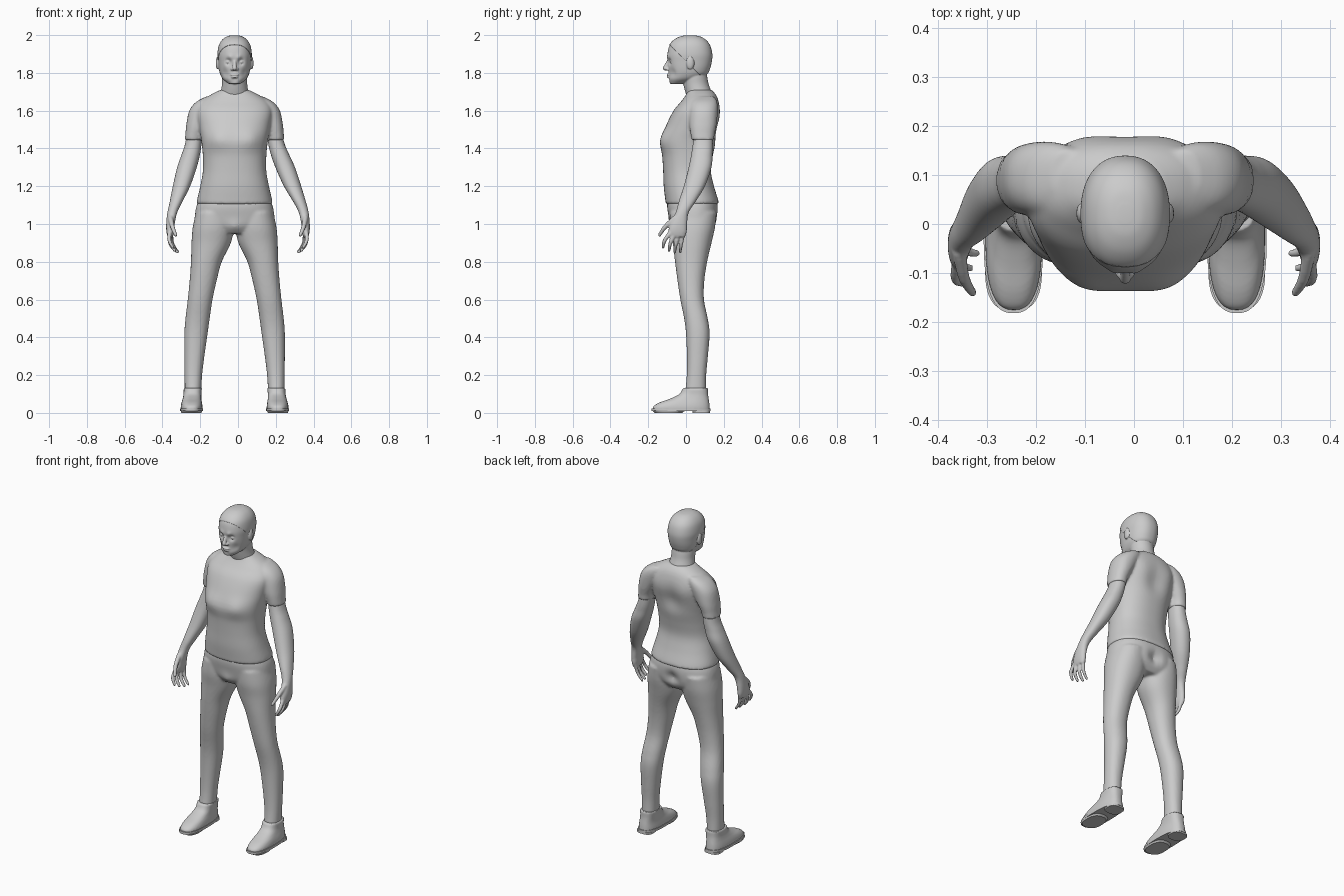
import bpy, bmesh, math
from mathutils import Vector, Matrix

C = -0.018  # body centre line in x


def catmull(rows, steps):
    out = []
    for i in range(len(rows) - 1):
        a, b, c, d = (rows[max(0, min(len(rows) - 1, i + k))] for k in (-1, 0, 1, 2))
        for s in range(steps):
            t = s / steps
            out.append([0.5 * (2 * q + (r - p) * t + (2 * p - 5 * q + 4 * r - w) * t * t
                               + (3 * q - p - 3 * r + w) * t ** 3)
                        for p, q, r, w in zip(a, b, c, d)])
    return out + [list(rows[-1])]


def skin(bm, rings):
    vs = [[bm.verts.new(p) for p in ring] for ring in rings]
    n = len(vs[0])
    for a, b in zip(vs, vs[1:]):
        for i in range(n):
            bm.faces.new((a[i], a[(i + 1) % n], b[(i + 1) % n], b[i]))
    bm.faces.new(vs[0][::-1])
    bm.faces.new(vs[-1])


def loft(bm, rows, side=1, p=2.2, n=64, steps=5):
    """Level rings; each row is z, x min, x max, y min, y max."""
    def pw(v):
        return math.copysign(abs(v) ** (2 / p), v)
    rings = []
    for z, x0, x1, y0, y1 in catmull(rows, steps):
        rings.append([(C + side * ((x0 + x1) / 2 + (x1 - x0) / 2 * pw(math.cos(a))),
                       (y0 + y1) / 2 + (y1 - y0) / 2 * pw(math.sin(a)), z)
                      for a in (2 * math.pi * i / n for i in range(n))])
    skin(bm, rings)


def full(rows):
    return [(z, -w, w, y0, y1) for z, w, y0, y1 in rows]


def ball(bm, co, size, side=1):
    m = Matrix.Translation((C + side * co[0], co[1], co[2])) @ Matrix.Diagonal((*size, 1))
    bmesh.ops.create_uvsphere(bm, u_segments=20, v_segments=12, radius=1, matrix=m)


def tube(bm, rows, side=1, n=14):
    """Round tube through rows of x, y, z, radius with a ball at the tip."""
    pts = catmull(rows, 4)
    rings = []
    for i, (x, y, z, r) in enumerate(pts):
        t = (Vector(pts[min(i + 1, len(pts) - 1)][:3]) - Vector(pts[max(i - 1, 0)][:3])).normalized()
        u = t.cross(Vector((0, 1, 0))).normalized()
        v = u.cross(t)
        ring = [Vector((x, y, z)) + r * (math.cos(a) * u + math.sin(a) * v)
                for a in (2 * math.pi * k / n for k in range(n))]
        rings.append([(C + side * q.x, q.y, q.z) for q in ring])
    skin(bm, rings)
    x, y, z, r = pts[-1]
    ball(bm, (x, y, z), (r, r, r), side)


def push(bm, co, radius, vec):
    """Soft sculpting brush, applied on both sides of the body."""
    for v in bm.verts:
        d = Vector((abs(v.co.x - C) - co[0], v.co.y - co[1], v.co.z - co[2])).length / radius
        if d < 3:
            v.co += Vector(vec) * math.exp(-d * d)


def finish(name, bm, voxel=0, smooth=3):
    bmesh.ops.recalc_face_normals(bm, faces=bm.faces)
    for f in bm.faces:
        f.smooth = True
    me = bpy.data.meshes.new(name)
    bm.to_mesh(me)
    bm.free()
    ob = bpy.data.objects.new(name, me)
    bpy.context.collection.objects.link(ob)
    if voxel:
        m = ob.modifiers.new("fuse", 'REMESH')
        m.mode = 'VOXEL'
        m.voxel_size = voxel
        m.use_smooth_shade = True
        m = ob.modifiers.new("soften", 'SMOOTH')
        m.factor = 0.5
        m.iterations = smooth
    return ob


# Shirt: torso and short sleeves fused together
bm = bmesh.new()
loft(bm, full([(1.105, .2, -.107, .174), (1.13, .198, -.11, .17), (1.2, .182, -.118, .148),
               (1.28, .168, -.121, .132), (1.36, .168, -.126, .142), (1.44, .176, -.136, .16),
               (1.52, .19, -.106, .172), (1.6, .2, -.066, .178), (1.65, .175, -.025, .172),
               (1.685, .125, .0, .158), (1.71, .075, .01, .135)]), p=2.3)
push(bm, (0, .175, 1.5), .06, (0, -.015, 0))
push(bm, (.09, .17, 1.57), .06, (0, .008, 0))
push(bm, (.085, -.11, 1.45), .05, (0, -.01, 0))
for s in (1, -1):
    loft(bm, [(1.675, .08, .15, .05, .15), (1.645, .08, .205, .025, .165), (1.6, .1, .24, .018, .168),
              (1.53, .14, .255, .018, .162), (1.48, .165, .26, .024, .152),
              (1.445, .172, .264, .03, .148)], s)
finish("shirt", bm, .008, 3)

# Trousers: hips and two legs fused together
bm = bmesh.new()
loft(bm, full([(1.16, .17, -.09, .15), (1.1, .2, -.1, .168), (1.04, .211, -.092, .168),
               (.99, .212, -.08, .155), (.95, .19, -.055, .125)]), p=2.4)
for s in (1, -1):
    loft(bm, [(1.06, .01, .205, -.085, .162), (.98, .006, .222, -.083, .153), (.9, .02, .228, -.07, .135),
              (.8, .068, .231, -.058, .112), (.7, .095, .238, -.045, .097), (.6, .117, .248, -.03, .095),
              (.5, .132, .26, -.01, .115), (.42, .143, .266, .0, .125), (.3, .16, .266, .005, .116),
              (.2, .172, .265, .004, .107), (.115, .177, .264, -.004, .106)], s)
push(bm, (0, .17, 1.03), .035, (0, -.025, 0))
push(bm, (0, -.08, .98), .035, (0, -.012, 0))
finish("trousers", bm, .008, 4)

# Arms with hands and fingers
bm = bmesh.new()
fingers = [[(.358, -.055, 1.035, .014), (.347, -.11, .985, .012), (.33, -.14, .942, .009)],
           [(.36, -.075, .965, .012), (.364, -.112, .915, .0105), (.345, -.122, .877, .008)],
           [(.362, -.055, .96, .012), (.36, -.082, .9, .0105), (.335, -.09, .86, .008)],
           [(.358, -.035, .96, .012), (.352, -.053, .895, .0105), (.322, -.06, .852, .008)],
           [(.355, -.012, .96, .011), (.346, -.025, .895, .0095), (.318, -.03, .852, .0075)]]
for s in (1, -1):
    loft(bm, [(1.54, .165, .24, .05, .14), (1.43, .176, .262, .037, .142), (1.37, .187, .284, .028, .14),
              (1.3, .208, .312, .014, .135), (1.2, .248, .34, -.012, .1), (1.12, .292, .36, -.038, .052),
              (1.06, .322, .374, -.055, .014), (1.0, .335, .38, -.083, .006), (.96, .338, .379, -.094, .004),
              (.932, .345, .373, -.088, -.005)], s, n=40)
    for f in fingers:
        tube(bm, f, s)
for v in bm.verts:
    v.co.x += .018 * min(1, max(0, (1.45 - v.co.z) / .35))
finish("arms", bm, .005, 3)

# Head with neck, eyes, nose, lips and ears
skull = full([(1.742, .03, -.085, -.02), (1.765, .06, -.092, .06), (1.79, .075, -.092, .108),
              (1.82, .083, -.094, .124), (1.86, .087, -.098, .134), (1.9, .089, -.098, .136),
              (1.945, .081, -.087, .124), (1.975, .062, -.06, .1), (1.992, .036, -.025, .068),
              (1.997, .012, .005, .035)])
bm = bmesh.new()
loft(bm, skull, p=2.25, n=110, steps=7)
push(bm, (.035, -.095, 1.858), .017, (0, .017, 0))
push(bm, (.025, -.1, 1.882), .014, (0, -.006, 0))
push(bm, (.055, -.075, 1.8), .022, (-.0, .008, 0))
push(bm, (0, -.09, 1.765), .014, (0, .005, 0))
loft(bm, full([(1.66, .085, .01, .15), (1.7, .073, -.004, .135), (1.74, .067, -.014, .12),
               (1.78, .067, -.02, .112), (1.83, .065, -.02, .1)]), p=2)
tube(bm, [(0, -.087, 1.872, .008), (0, -.101, 1.846, .0095), (0, -.11, 1.825, .0125)])
ball(bm, (0, -.092, 1.79), (.024, .011, .006))
ball(bm, (0, -.091, 1.778), (.02, .011, .006))
for s in (1, -1):
    ball(bm, (.012, -.099, 1.82), (.009, .011, .008), s)
    ball(bm, (.035, -.073, 1.858), (.014, .013, .01), s)
    ball(bm, (.09, .022, 1.852), (.01, .02, .034), s)
finish("head", bm, .004, 2)

# Short hair: slightly larger skull cut along a slanted hairline
bm = bmesh.new()
loft(bm, [(z + .002, a - .002, b + .002, y0 - .002, y1 + .003) for z, a, b, y0, y1 in skull],
     p=2.25, n=80)
bmesh.ops.bisect_plane(bm, geom=bm.verts[:] + bm.edges[:] + bm.faces[:], clear_inner=True,
                       plane_co=(0, 0, 1.862), plane_no=(0, 1, 1))
ob = finish("hair", bm)
m = ob.modifiers.new("thickness", 'SOLIDIFY')
m.thickness = .005

# Shoe uppers
bm = bmesh.new()
for s in (1, -1):
    loft(bm, [(.015, .17, .285, -.176, .126), (.035, .17, .285, -.172, .125), (.055, .173, .281, -.14, .123),
              (.075, .176, .275, -.085, .12), (.1, .176, .27, -.035, .117), (.132, .173, .27, -.016, .117)],
         s, p=2.6)
finish("shoes", bm, .006, 2)

# Soles with heel block and forefoot pad
bm = bmesh.new()
for s in (1, -1):
    loft(bm, [(.009, .167, .289, -.182, .13), (.024, .167, .289, -.182, .13)], s, p=2.6, steps=1)
    loft(bm, [(0, .18, .278, .035, .127), (.012, .18, .278, .035, .127)], s, p=3, steps=1)
    loft(bm, [(0, .176, .282, -.165, -.02), (.012, .17, .286, -.178, -.005)], s, p=2.6, steps=1)
ob = finish("shoe_soles", bm)
bpy.context.view_layer.objects.active = ob
ob.select_set(True)
bpy.ops.object.shade_smooth_by_angle()
